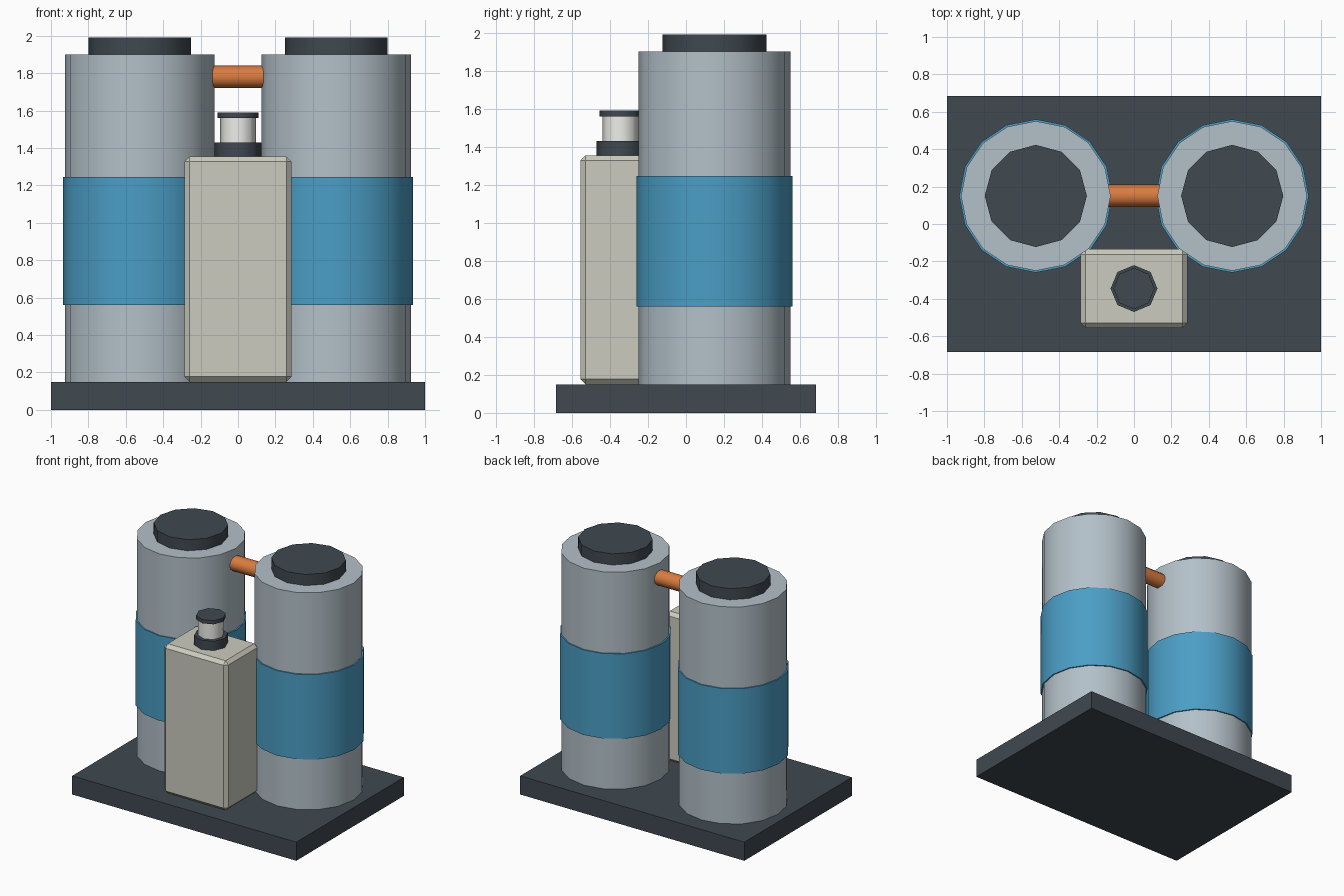
import bpy
from math import radians, pi

if "Cube" in bpy.data.objects:
    bpy.data.objects.remove(bpy.data.objects["Cube"])


def material(name, r, g, b):
    m = bpy.data.materials.new(name)
    m.diffuse_color = (r, g, b, 1)
    m.use_nodes = True
    m.node_tree.nodes["Principled BSDF"].inputs["Base Color"].default_value = m.diffuse_color
    return m


DARK = material("dark_slate", 0.05, 0.065, 0.08)
STEEL = material("pale_steel", 0.45, 0.53, 0.58)
BLUE = material("blue_band", 0.07, 0.34, 0.56)
COPPER = material("copper", 0.70, 0.20, 0.05)
CREAM = material("cream", 0.60, 0.60, 0.52)
WHITE = material("white", 0.85, 0.85, 0.82)


def box(name, lo, hi, mat, bevel=0):
    bpy.ops.mesh.primitive_cube_add(size=1, location=[(a + b) / 2 for a, b in zip(lo, hi)])
    ob = bpy.context.object
    ob.name = name
    ob.scale = [b - a for a, b in zip(lo, hi)]
    bpy.ops.object.transform_apply(location=False, rotation=False, scale=True)
    ob.data.materials.append(mat)
    if bevel:
        mod = ob.modifiers.new("edge_bevel", 'BEVEL')
        mod.width = bevel
        mod.segments = 1
    return ob


def cylinder(name, x, y, z0, z1, radius, sides, mat):
    bpy.ops.mesh.primitive_cylinder_add(vertices=sides, radius=radius, depth=z1 - z0,
                                        location=(x, y, (z0 + z1) / 2))
    ob = bpy.context.object
    ob.name = name
    ob.data.materials.append(mat)
    bpy.ops.object.shade_smooth_by_angle(angle=radians(50))
    return ob


# Base plate
box("base_plate", (-1, -0.685, 0), (1, 0.685, 0.15), DARK)

# Twin tanks, each with a coloured band and a lid
for side, x in (("left", -0.525), ("right", 0.525)):
    cylinder(side + "_tank", x, 0.15, 0.15, 1.90, 0.40, 16, STEEL)
    cylinder(side + "_tank_band", x, 0.15, 0.56, 1.245, 0.41, 16, BLUE)
    cylinder(side + "_tank_lid", x, 0.15, 1.90, 1.99, 0.273, 12, DARK)

# Pipe joining the tanks
pipe = cylinder("connecting_pipe", 0, 0.15, 1.78 - 0.16, 1.78 + 0.16, 0.06, 12, COPPER)
pipe.rotation_euler = (0, pi / 2, 0)

# Control cabinet
box("control_cabinet", (-0.285, -0.555, 0.15), (0.285, -0.135, 1.355), CREAM, bevel=0.027)

# Beacon on the cabinet: collar, lamp and cap
for name, z0, z1, r, mat in (("beacon_collar", 1.355, 1.43, 0.125, DARK),
                             ("beacon_lamp", 1.43, 1.56, 0.095, WHITE),
                             ("beacon_cap", 1.56, 1.59, 0.11, DARK)):
    cylinder(name, 0, -0.345, z0, z1, r, 8, mat)
